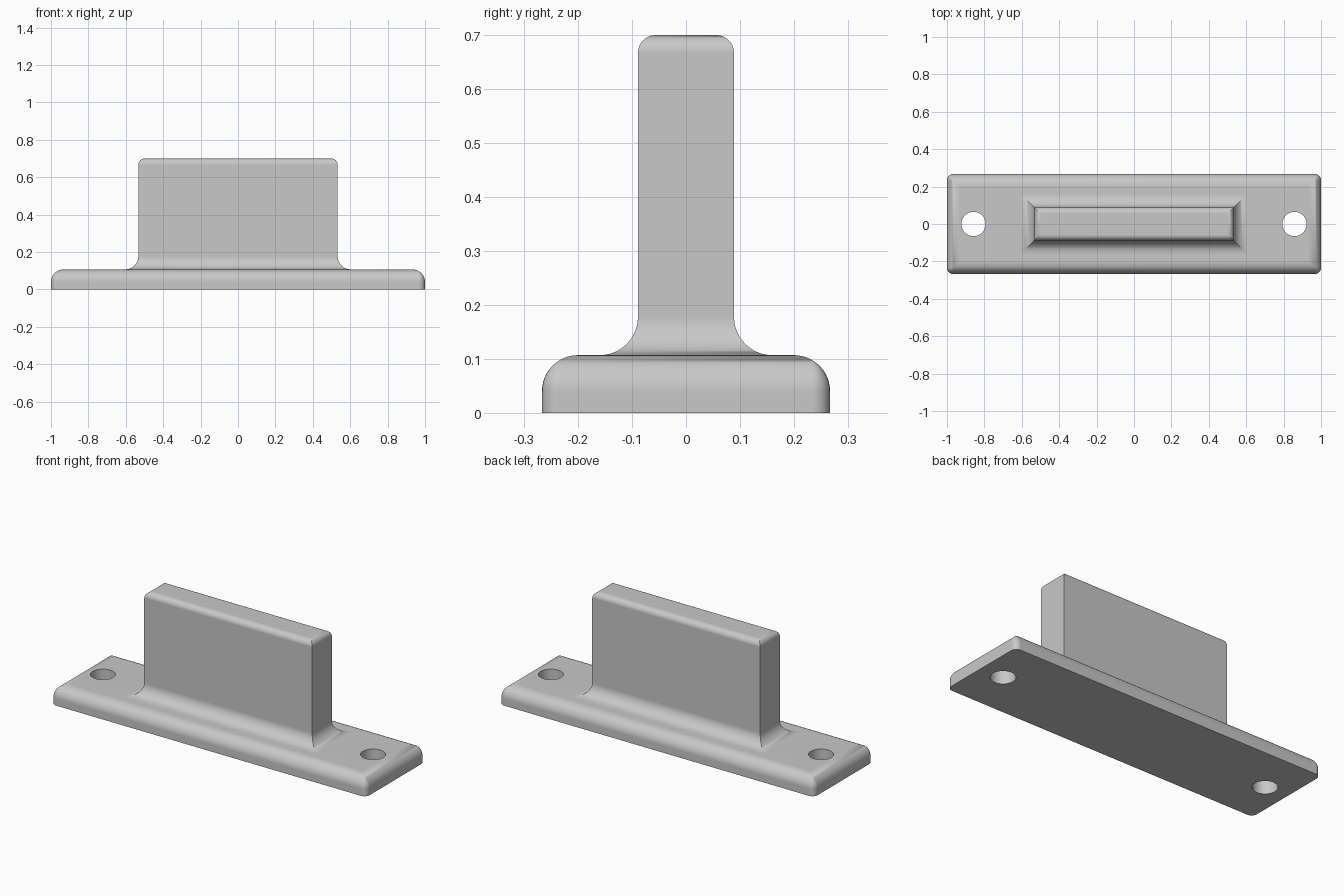
import bpy, bmesh
from math import sin, cos, pi

if "Cube" in bpy.data.objects:
    bpy.data.objects.remove(bpy.data.objects["Cube"], do_unlink=True)

STEPS = 12          # segments in each quarter-round
BASE_TOP = 0.107

grey = bpy.data.materials.new("plain grey")
grey.use_nodes = True
grey.diffuse_color = (0.58, 0.58, 0.58, 1)
grey.node_tree.nodes["Principled BSDF"].inputs["Base Color"].default_value = (0.58, 0.58, 0.58, 1)


def outline(hx, hy, radius):
    """Rectangle outline with rounded corners (sharp when radius is 0)."""
    pts = []
    for quarter, (sx, sy) in enumerate([(1, 1), (-1, 1), (-1, -1), (1, -1)]):
        for i in range(7):
            a = (quarter + i / 6) * pi / 2
            pts.append((sx * (hx - radius) + radius * cos(a),
                        sy * (hy - radius) + radius * sin(a)))
    return pts


def stacked_block(name, hx, hy, profile, corner=0.0):
    """Closed solid from a profile of (outward offset, height) pairs."""
    bm = bmesh.new()
    rings = []
    for off, z in profile:
        pts = outline(hx + off, hy + off, max(corner + off, 0) if corner else 0)
        rings.append([bm.verts.new((x, y, z)) for x, y in pts])
    for low, high in zip(rings, rings[1:]):
        for i in range(len(low)):
            j = (i + 1) % len(low)
            bm.faces.new((low[i], low[j], high[j], high[i]))
    bm.faces.new(rings[0][::-1])
    bm.faces.new(rings[-1])
    bmesh.ops.remove_doubles(bm, verts=bm.verts, dist=1e-5)
    bmesh.ops.recalc_face_normals(bm, faces=bm.faces)
    mesh = bpy.data.meshes.new(name)
    bm.to_mesh(mesh)
    bm.free()
    mesh.materials.append(grey)
    obj = bpy.data.objects.new(name, mesh)
    bpy.context.collection.objects.link(obj)
    return obj


def select_only(obj):
    bpy.ops.object.select_all(action='DESELECT')
    obj.select_set(True)
    bpy.context.view_layer.objects.active = obj


def round_over(radius, top):
    """Convex quarter-round ending at the top face."""
    arc = [i / STEPS * pi / 2 for i in range(STEPS + 1)]
    return [(radius * (cos(a) - 1), top + radius * (sin(a) - 1)) for a in arc]


def flare(radius, bottom):
    """Concave quarter-round spreading out onto the base."""
    arc = [i / STEPS * pi / 2 for i in range(STEPS + 1)]
    return [(radius * (1 - sin(a)), bottom + radius * (1 - cos(a))) for a in arc]


# Mounting base with rounded top edge
base = stacked_block("mounting_base", 1.0, 0.267,
                     [(0, 0)] + round_over(0.067, BASE_TOP), corner=0.033)

# Screw holes through both ends
for side in (-1, 1):
    bpy.ops.mesh.primitive_cylinder_add(vertices=48, radius=0.065, depth=0.5,
                                        location=(side * 0.858, 0, 0))
    cutter = bpy.context.object
    cutter.name = "hole_cutter"
    cutter.hide_render = True
    cutter.data.materials.append(grey)
    select_only(base)
    cut = base.modifiers.new("screw_hole", 'BOOLEAN')
    cut.operation = 'DIFFERENCE'
    cut.solver = 'EXACT'
    cut.object = cutter
    bpy.ops.object.modifier_apply(modifier=cut.name)
    bpy.data.objects.remove(cutter, do_unlink=True)

# Upright plate, flared at the foot and rounded at the top
upright = stacked_block("upright_plate", 0.533, 0.089,
                        [(0.071, BASE_TOP - 0.02)] + flare(0.071, BASE_TOP)
                        + round_over(0.033, 0.7))

# Smooth rounds, flat faces kept even
for obj in (base, upright):
    select_only(obj)
    bpy.ops.object.shade_smooth_by_angle(angle=pi / 6)
    weighted = obj.modifiers.new("even_shading", 'WEIGHTED_NORMAL')
    weighted.keep_sharp = True
